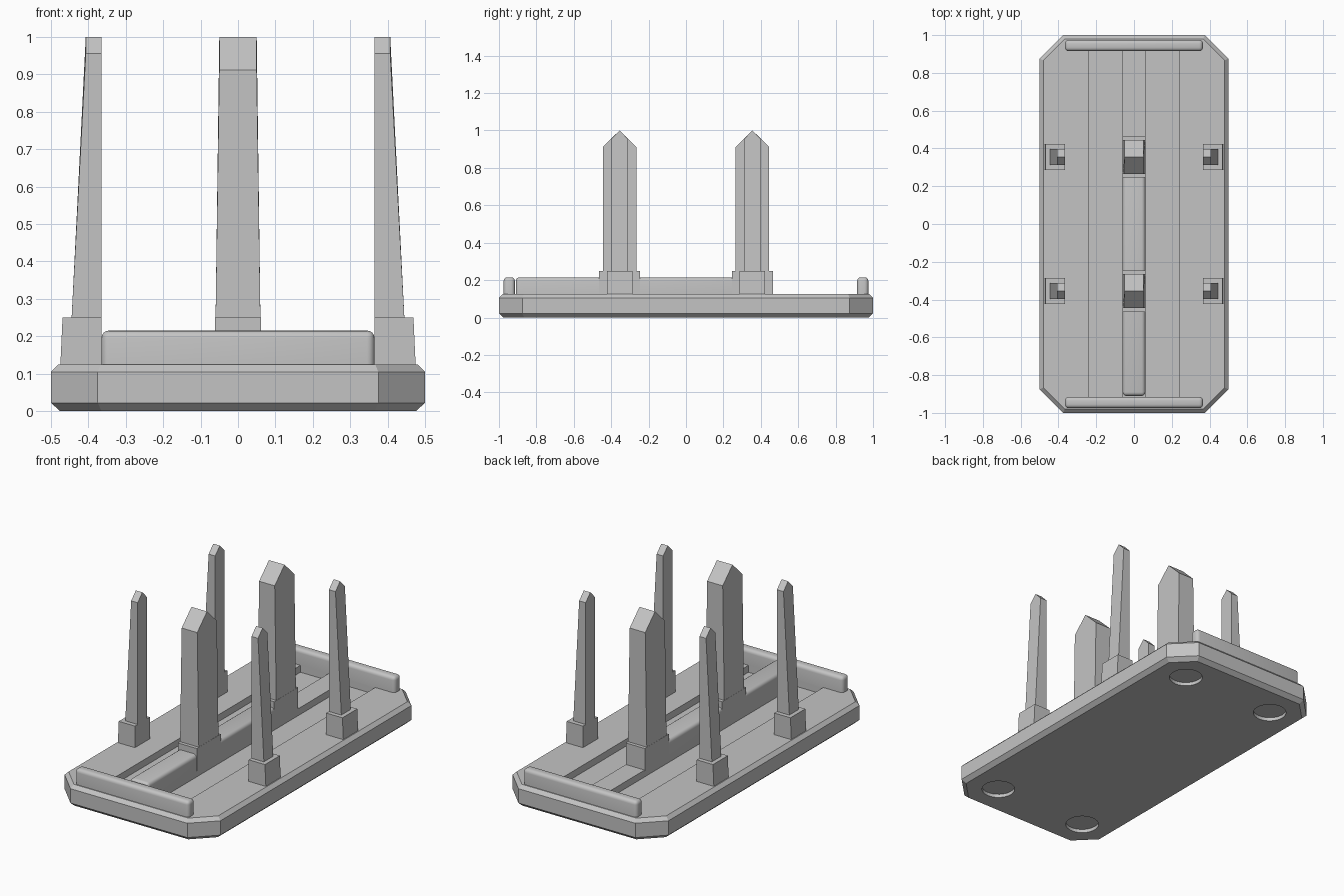
import bpy, bmesh
from mathutils import Matrix

cube = bpy.data.objects.get("Cube")
if cube:
    bpy.data.objects.remove(cube, do_unlink=True)

GREY = (0.55, 0.55, 0.55, 1)
grey = bpy.data.materials.new("plain grey")
grey.use_nodes = True
grey.diffuse_color = GREY
grey.node_tree.nodes["Principled BSDF"].inputs["Base Color"].default_value = GREY


def finish(name, bm):
    bmesh.ops.recalc_face_normals(bm, faces=bm.faces)
    mesh = bpy.data.meshes.new(name)
    bm.to_mesh(mesh)
    bm.free()
    mesh.materials.append(grey)
    obj = bpy.data.objects.new(name, mesh)
    bpy.context.collection.objects.link(obj)
    return obj


def loft(name, rings):
    """Skin a stack of matching rings and cap both ends."""
    bm = bmesh.new()
    loops = [[bm.verts.new(p) for p in ring] for ring in rings]
    for a, b in zip(loops, loops[1:]):
        for i in range(len(a)):
            j = (i + 1) % len(a)
            bm.faces.new((a[i], a[j], b[j], b[i]))
    bm.faces.new(loops[0][::-1])
    bm.faces.new(loops[-1])
    return finish(name, bm)


def rect(x0, x1, y0, y1, z):
    return [(x0, y0, z), (x1, y0, z), (x1, y1, z), (x0, y1, z)]


def box(name, x0, x1, y0, y1, z0, z1):
    return loft(name, [rect(x0, x1, y0, y1, z0), rect(x0, x1, y0, y1, z1)])


def octagon(inset, z):
    hx, hy, c = 0.5 - inset, 1 - inset, 0.125 - 0.586 * inset
    return [(hx, c - hy, z), (hx, hy - c, z), (hx - c, hy, z), (c - hx, hy, z),
            (-hx, hy - c, z), (-hx, c - hy, z), (c - hx, -hy, z), (hx - c, -hy, z)]


def post(name, bottom, top, y, half, z0, z1):
    """Tapered post ending in a pitched tip whose crest runs along x."""
    bm = bmesh.new()
    low = [bm.verts.new(p) for p in rect(*bottom, y - half, y + half, z0)]
    high = [bm.verts.new(p) for p in rect(*top, y - half, y + half, z1)]
    a, b = (bm.verts.new((x, y, 1)) for x in top)
    bm.faces.new(low[::-1])
    bm.faces.new((low[0], low[1], high[1], high[0]))
    bm.faces.new((low[2], low[3], high[3], high[2]))
    bm.faces.new((low[1], low[2], high[2], b, high[1]))
    bm.faces.new((low[3], low[0], high[0], a, high[3]))
    bm.faces.new((high[0], high[1], b, a))
    bm.faces.new((high[2], high[3], a, b))
    return finish(name, bm)


def round_edges(obj, width):
    """Round every edge except those around the underside."""
    bm = bmesh.new()
    bm.from_mesh(obj.data)
    low = min(v.co.z for v in bm.verts)
    edges = [e for e in bm.edges if max(v.co.z for v in e.verts) > low + 0.001]
    bmesh.ops.bevel(bm, geom=edges, offset=width, segments=4, profile=0.5,
                    affect='EDGES')
    bm.to_mesh(obj.data)
    bm.free()
    bpy.ops.object.select_all(action='DESELECT')
    bpy.context.view_layer.objects.active = obj
    obj.select_set(True)
    bpy.ops.object.shade_smooth_by_angle(angle=0.6)


def cut(target, cutter):
    mod = target.modifiers.new("cut", 'BOOLEAN')
    mod.operation = 'DIFFERENCE'
    mod.solver = 'EXACT'
    mod.object = cutter
    bpy.context.view_layer.objects.active = target
    bpy.ops.object.modifier_apply(modifier=mod.name)
    bpy.data.objects.remove(cutter, do_unlink=True)


# Base plate with chamfered corners and rims
TOP = 0.125
base = loft("base_plate", [octagon(0.024, 0), octagon(0, 0.022),
                           octagon(0, 0.105), octagon(0.02, TOP)])

# Two long grooves on top, four round recesses underneath
FLOOR = 0.085
for s in (-1, 1):
    x0, x1 = sorted((s * 0.06, s * 0.24))
    cut(base, box("groove_cutter", x0, x1, -0.915, 0.915, FLOOR, 0.2))
    for t in (-1, 1):
        bm = bmesh.new()
        bmesh.ops.create_cone(bm, cap_ends=True, segments=32, radius1=0.09,
                              radius2=0.09, depth=0.04,
                              matrix=Matrix.Translation((s * 0.3, t * 0.8, 0)))
        cut(base, finish("recess_cutter", bm))

# Rounded bars at both ends
for side, y in (("front", -0.945), ("back", 0.945)):
    bar = box(side + "_bar", -0.365, 0.365, y - 0.03, y + 0.03, TOP - 0.005, 0.215)
    round_edges(bar, 0.02)

# Rounded centre ridge
ridge = box("centre_ridge", -0.06, 0.06, -0.91, 0.3, TOP - 0.005, 0.215)
round_edges(ridge, 0.02)

# Centre posts and side posts with their blocks
for row, y in (("front", -0.355), ("back", 0.355)):
    box(row + "_centre_block", -0.061, 0.061, y - 0.11, y + 0.11, TOP - 0.005, 0.25)
    post(row + "_centre_post", (-0.06, 0.06), (-0.05, 0.05), y, 0.09, 0.245, 0.912)
    for side, s in (("left", 1), ("right", -1)):
        def span(a, b):
            return tuple(sorted((s * a, s * b)))
        loft(row + "_" + side + "_block",
             [rect(*span(0.365, 0.475), y - 0.068, y + 0.068, TOP - 0.005),
              rect(*span(0.365, 0.469), y - 0.068, y + 0.068, 0.25)])
        post(row + "_" + side + "_post", span(0.365, 0.445), span(0.365, 0.407),
             y, 0.043, 0.245, 0.956)
